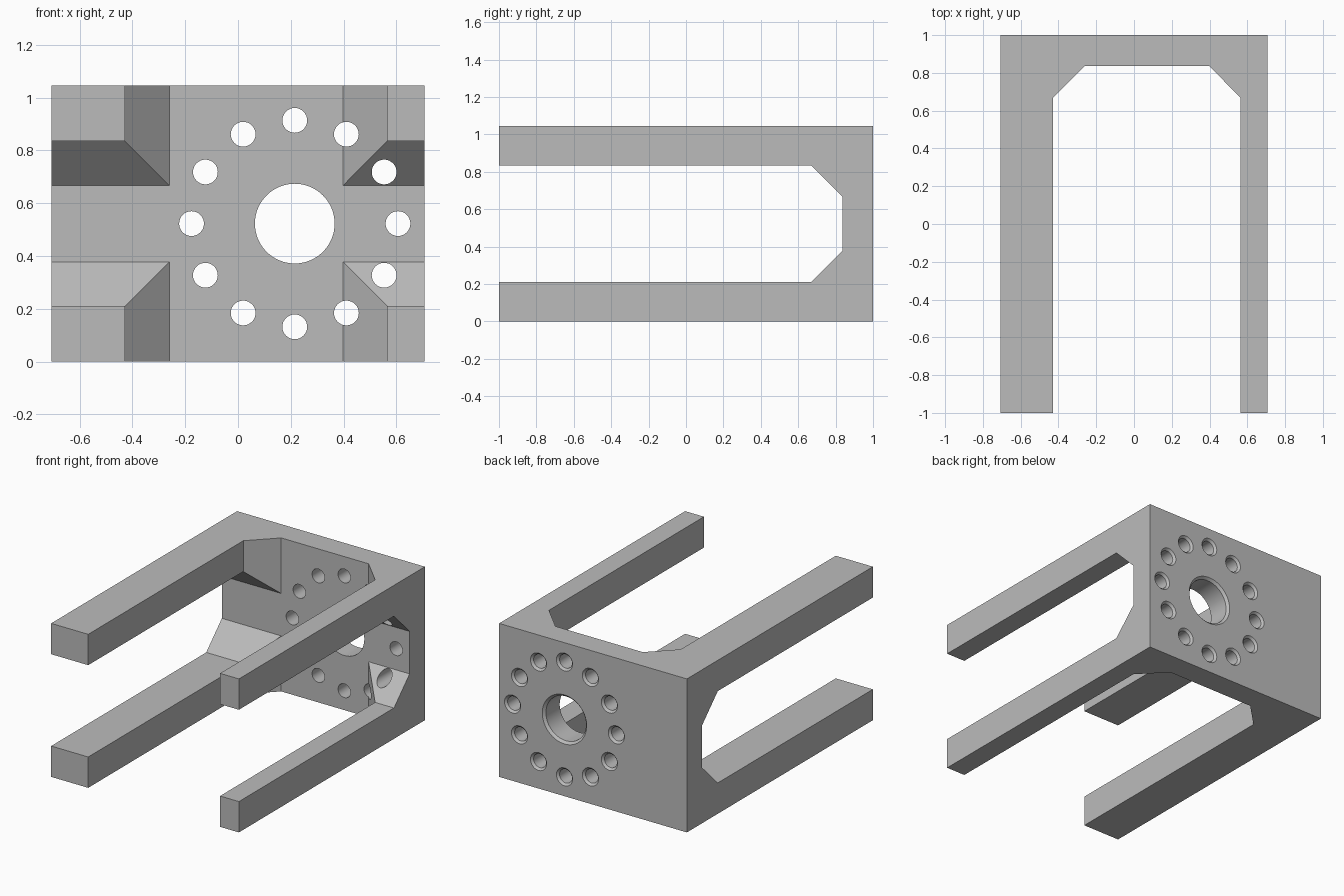
import bpy
import bmesh
from math import pi, sin, cos, radians
from mathutils import Vector

cube = bpy.data.objects.get("Cube")
if cube:
    bpy.data.objects.remove(cube, do_unlink=True)

HALF_X, HEIGHT = 0.707, 1.045
MID_Z = HEIGHT / 2
PLATE_Y, CORNER_Y = 0.836, 0.668   # inner plate face, start of the corner gussets
HUB_X = 0.215

grey = bpy.data.materials.new("plain grey")
grey.use_nodes = True
grey.diffuse_color = (0.5, 0.5, 0.5, 1)
grey.node_tree.nodes["Principled BSDF"].inputs["Base Color"].default_value = (0.5, 0.5, 0.5, 1)


def loft(name, rings):
    """Closed solid through a list of matching point rings."""
    bm = bmesh.new()
    loops = [[bm.verts.new(p) for p in ring] for ring in rings]
    n = len(loops[0])
    for a, b in zip(loops, loops[1:]):
        for i in range(n):
            j = (i + 1) % n
            bm.faces.new((a[i], a[j], b[j], b[i]))
    bm.faces.new(loops[0][::-1])
    bm.faces.new(loops[-1])
    bmesh.ops.recalc_face_normals(bm, faces=bm.faces)
    mesh = bpy.data.meshes.new(name)
    bm.to_mesh(mesh)
    bm.free()
    mesh.materials.append(grey)
    obj = bpy.data.objects.new(name, mesh)
    bpy.context.collection.objects.link(obj)
    return obj


def slot_profile(lo, hi, inner_lo, inner_hi):
    """Slot open at the front, with two chamfered corners at the plate."""
    return [(lo, -1.2), (hi, -1.2), (hi, CORNER_Y),
            (inner_hi, PLATE_Y), (inner_lo, PLATE_Y), (lo, CORNER_Y)]


def hole_cutter(name, x, z, radius, chamfer, segments):
    """Straight bore along y with a countersink at the back face."""
    stations = [(0.4, radius), (1 - chamfer, radius), (1.02, radius + chamfer + 0.02)]
    turns = [2 * pi * i / segments for i in range(segments)]
    return loft(name, [[Vector((x + r * cos(t), y, z + r * sin(t))) for t in turns]
                       for y, r in stations])


def cut(target, cutter):
    mod = target.modifiers.new(cutter.name, 'BOOLEAN')
    mod.operation = 'DIFFERENCE'
    mod.solver = 'EXACT'
    mod.object = cutter
    bpy.context.view_layer.objects.active = target
    bpy.ops.object.modifier_apply(modifier=mod.name)
    bpy.data.objects.remove(cutter, do_unlink=True)


# Solid block
bracket = loft("four_arm_bracket", [
    [(-HALF_X, y, 0), (HALF_X, y, 0), (HALF_X, y, HEIGHT), (-HALF_X, y, HEIGHT)]
    for y in (-1, 1)])

# Sideways and vertical slots leave four arms and the back plate
side = slot_profile(0.21, HEIGHT - 0.21, 0.378, HEIGHT - 0.378)
cut(bracket, loft("side_slot", [[(x, y, z) for z, y in side] for x in (-1, 1)]))
upright = slot_profile(-0.428, 0.565, -0.26, 0.398)
cut(bracket, loft("upright_slot", [[(x, y, z) for x, y in upright] for z in (-0.3, 1.4)]))

# Centre bore and ring of twelve bolt holes
cut(bracket, hole_cutter("centre_bore", HUB_X, MID_Z, 0.151, 0.016, 64))
for i in range(12):
    a = i * pi / 6
    cut(bracket, hole_cutter("bolt_hole", HUB_X + 0.391 * cos(a), MID_Z + 0.391 * sin(a),
                             0.047, 0.014, 32))

# Smooth bores, crisp edges
bpy.ops.object.select_all(action='DESELECT')
bracket.select_set(True)
bpy.context.view_layer.objects.active = bracket
bpy.ops.object.shade_smooth_by_angle(angle=radians(25))
